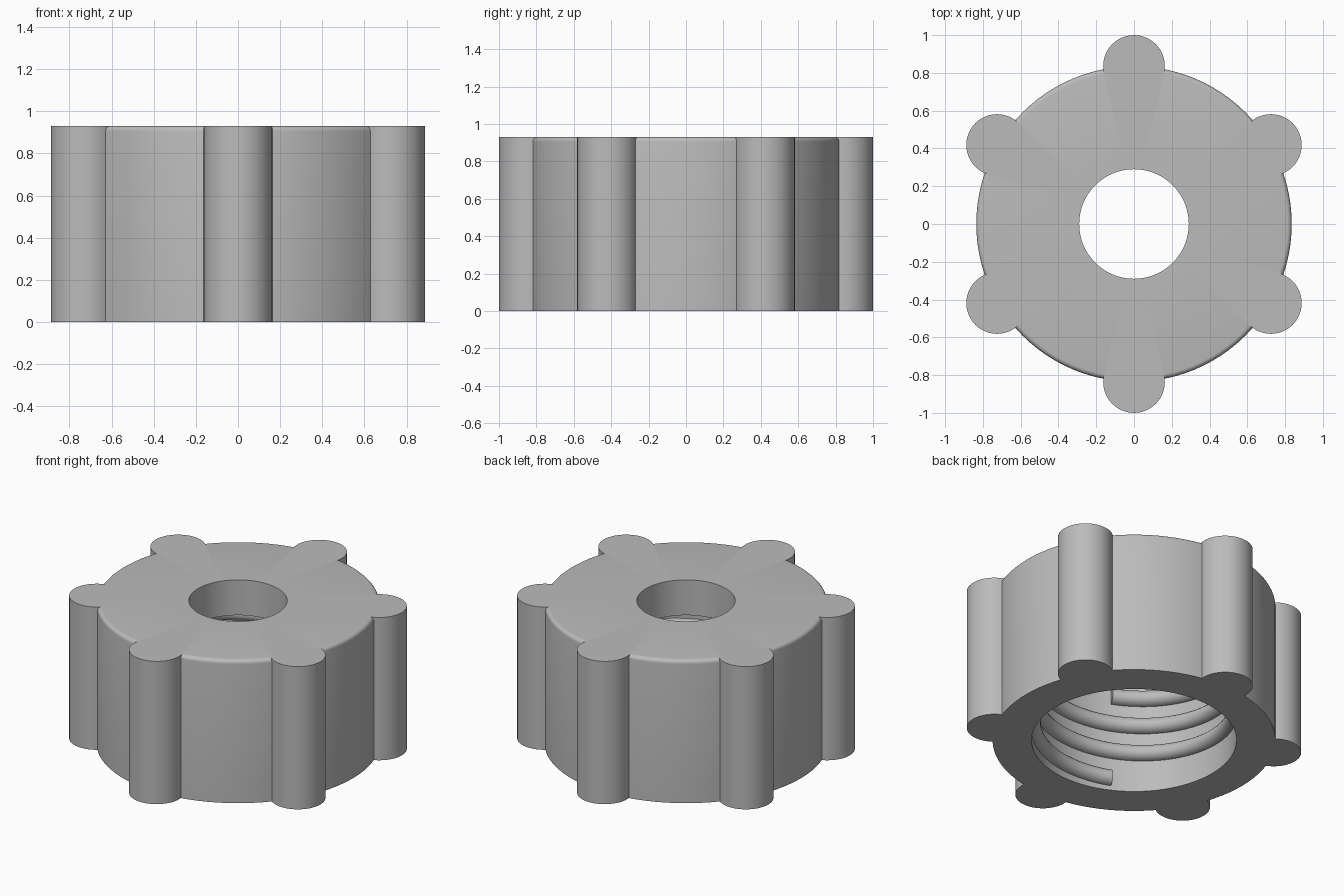
import bpy, bmesh
from math import sin, cos, pi, radians

old = bpy.data.objects.get("Cube")
if old:
    bpy.data.objects.remove(old, do_unlink=True)

HEIGHT, BODY_R, HOLE_R, BORE_R, BORE_TOP = 0.93, 0.835, 0.29, 0.605, 0.70
FILLET, SEGMENTS = 0.025, 96

grey = bpy.data.materials.new("plain grey")
grey.use_nodes = True
grey.diffuse_color = (0.5, 0.5, 0.5, 1)
grey.node_tree.nodes["Principled BSDF"].inputs["Base Color"].default_value = (0.5, 0.5, 0.5, 1)


def make_object(name, bm):
    bmesh.ops.recalc_face_normals(bm, faces=bm.faces)
    mesh = bpy.data.meshes.new(name)
    bm.to_mesh(mesh)
    bm.free()
    mesh.materials.append(grey)
    obj = bpy.data.objects.new(name, mesh)
    bpy.context.collection.objects.link(obj)
    return obj


def select_only(obj):
    bpy.ops.object.select_all(action='DESELECT')
    obj.select_set(True)
    bpy.context.view_layer.objects.active = obj


def skin(bm, rings, closed):
    """Bridge closed cross-sections, joining the ends or capping them."""
    loops = [[bm.verts.new(p) for p in ring] for ring in rings]
    n = len(loops[0])
    pairs = list(zip(loops, loops[1:]))
    if closed:
        pairs.append((loops[-1], loops[0]))
    for a, b in pairs:
        for i in range(n):
            j = (i + 1) % n
            bm.faces.new((a[i], a[j], b[j], b[i]))
    if not closed:
        bm.faces.new(loops[0])
        bm.faces.new(loops[-1])


# Cap body: turned profile with rounded top edge, top hole and wide lower bore
profile = [(BORE_R, 0), (BODY_R, 0)]
for k in range(6):
    a = k / 5 * pi / 2
    profile.append((BODY_R - FILLET + FILLET * cos(a), HEIGHT - FILLET + FILLET * sin(a)))
profile += [(HOLE_R, HEIGHT), (HOLE_R, BORE_TOP), (BORE_R, BORE_TOP)]
bm = bmesh.new()
angles = [2 * pi * s / SEGMENTS for s in range(SEGMENTS)]
skin(bm, [[(r * cos(a), r * sin(a), z) for r, z in profile] for a in angles], True)
body = make_object("cap_body", bm)

# Six round grip ribs, fused into the body
KNOB_R = 0.163
bm = bmesh.new()
for k in range(6):
    a = radians(30 + 60 * k)
    cx, cy = (1 - KNOB_R) * cos(a), (1 - KNOB_R) * sin(a)
    skin(bm, [[(cx + KNOB_R * cos(t), cy + KNOB_R * sin(t), z)
               for t in (2 * pi * i / 48 for i in range(48))] for z in (0, HEIGHT)], False)
ribs = make_object("grip_ribs", bm)
union = body.modifiers.new("fuse_ribs", 'BOOLEAN')
union.operation = 'UNION'
union.solver = 'EXACT'
union.object = ribs
select_only(body)
bpy.ops.object.modifier_apply(modifier=union.name)
bpy.data.objects.remove(ribs, do_unlink=True)

# Inner screw thread: rounded ridge swept along a rising helix
PITCH, TURNS, DEPTH, HALF_WIDTH = 0.185, 3, 0.055, 0.05
START = radians(243)
rings = []
for s in range(TURNS * SEGMENTS + 1):
    turn = s / SEGMENTS
    a, zc = START + 2 * pi * turn, 0.08 + PITCH * turn
    section = [(BORE_R + 0.01, HALF_WIDTH)]
    section += [(BORE_R - DEPTH * sin(t), HALF_WIDTH * cos(t)) for t in (pi * i / 10 for i in range(11))]
    section.append((BORE_R + 0.01, -HALF_WIDTH))
    rings.append([(r * cos(a), r * sin(a), zc + dz) for r, dz in section])
bm = bmesh.new()
skin(bm, rings, False)
thread = make_object("inner_thread", bm)

for obj in (body, thread):
    select_only(obj)
    bpy.ops.object.shade_smooth_by_angle(angle=radians(30))
